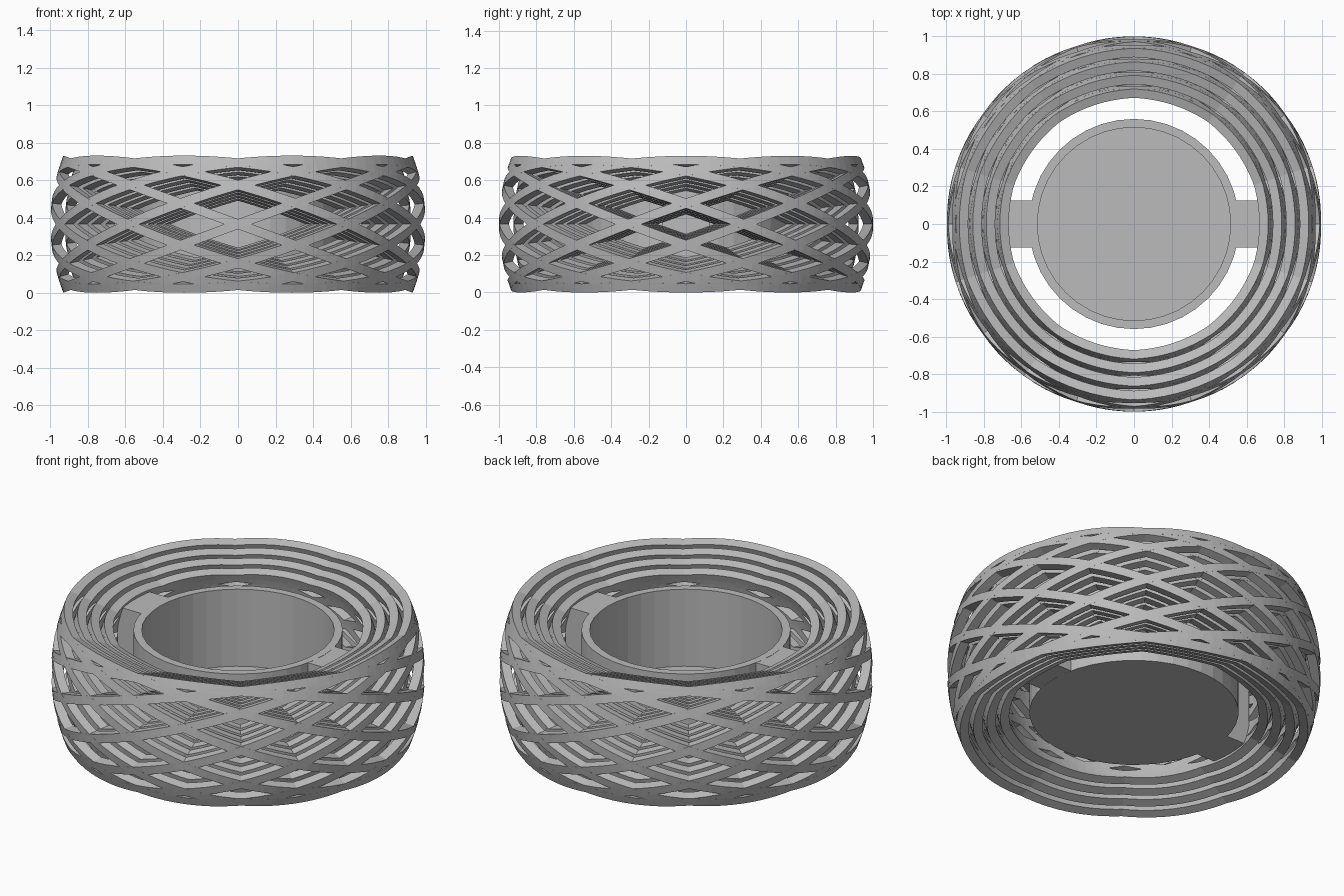
import bpy, bmesh, math
from mathutils import Matrix, Vector

if "Cube" in bpy.data.objects:
    bpy.data.objects.remove(bpy.data.objects["Cube"])

MID = 0.365                    # height of the centre plane
TILT = math.radians(20)        # lean of every hoop
HOOPS = 10                     # hoops per shell
SEG = 96

grey = bpy.data.materials.new("plain grey")
grey.diffuse_color = (0.5, 0.5, 0.5, 1)
grey.use_nodes = True
grey.node_tree.nodes["Principled BSDF"].inputs["Base Color"].default_value = grey.diffuse_color


def finish(bm, name):
    bmesh.ops.recalc_face_normals(bm, faces=bm.faces)
    me = bpy.data.meshes.new(name)
    bm.to_mesh(me)
    bm.free()
    me.materials.append(grey)
    ob = bpy.data.objects.new(name, me)
    bpy.context.collection.objects.link(ob)
    return ob


def lathe(bm, profile, seg, mat=Matrix(), closed=True):
    """Spin an (r, z) profile round the z axis, then place it with mat."""
    rings = []
    for i in range(seg):
        a = 2 * math.pi * i / seg
        rings.append([bm.verts.new(mat @ Vector((r * math.cos(a), r * math.sin(a), z)))
                      for r, z in profile])
    n = len(profile)
    for i in range(seg):
        p, q = rings[i], rings[(i + 1) % seg]
        for j in range(n if closed else n - 1):
            k = (j + 1) % n
            bm.faces.new((p[j], q[j], q[k], p[k]))
    return rings


# nested woven shells, each made of leaning flat hoops
HALF, THICK = 0.025, 0.05
for s, radius in enumerate((1.0, 0.923, 0.847, 0.77)):
    bm = bmesh.new()
    section = [(radius, -HALF), (radius, HALF),
               (radius - THICK, HALF), (radius - THICK, -HALF)]
    for k in range(HOOPS):
        place = (Matrix.Translation((0, 0, MID))
                 @ Matrix.Rotation(2 * math.pi * k / HOOPS, 4, 'Z')
                 @ Matrix.Rotation(TILT, 4, 'Y'))
        lathe(bm, section, SEG, place)
    finish(bm, f"woven_shell_{s + 1}")

# open cup in the middle
LOW, HIGH, OUTER, INNER, FLOOR = 0.115, 0.615, 0.56, 0.515, 0.045
bm = bmesh.new()
rings = lathe(bm, [(OUTER, LOW), (OUTER, HIGH), (INNER, HIGH), (INNER, LOW + FLOOR)],
              40, closed=False)
bm.faces.new([r[0] for r in rings])
bm.faces.new([r[3] for r in rings])
finish(bm, "cup")

# two arms joining the cup to the innermost shell
for side, name in ((-1, "left_arm"), (1, "right_arm")):
    bm = bmesh.new()
    x0, x1 = 0.535, 0.70
    bmesh.ops.create_cube(bm, size=1, matrix=(
        Matrix.Translation((side * (x0 + x1) / 2, 0, (LOW + HIGH) / 2))
        @ Matrix.Diagonal((x1 - x0, 0.25, HIGH - LOW - 0.002, 1))))
    finish(bm, name)
